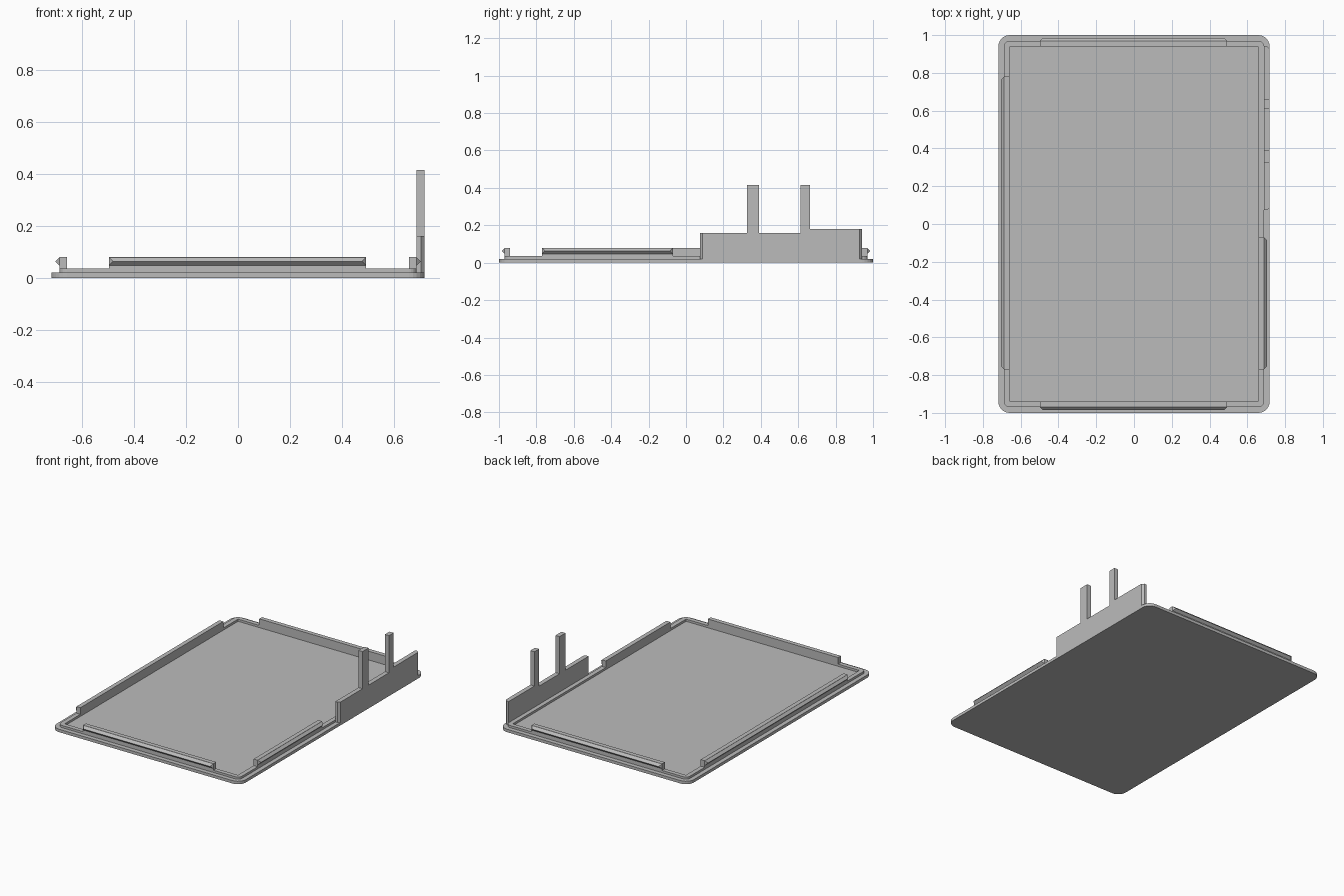
import bpy
import bmesh
from math import cos, sin, pi
from mathutils import Matrix

if "Cube" in bpy.data.objects:
    bpy.data.objects.remove(bpy.data.objects["Cube"], do_unlink=True)

grey = bpy.data.materials.new("plain_grey")
grey.use_nodes = True
colour = (0.5, 0.5, 0.5, 1)
grey.diffuse_color = colour
grey.node_tree.nodes["Principled BSDF"].inputs["Base Color"].default_value = colour


def finish(name, bm):
    bmesh.ops.recalc_face_normals(bm, faces=bm.faces)
    mesh = bpy.data.meshes.new(name)
    bm.to_mesh(mesh)
    bm.free()
    mesh.materials.append(grey)
    obj = bpy.data.objects.new(name, mesh)
    bpy.context.collection.objects.link(obj)
    return obj


def prism(name, points, axis, low, high):
    """Extrude a 2D outline along the z or x axis."""
    bm = bmesh.new()
    place = (lambda p: (p[0], p[1], low)) if axis == "z" else (lambda p: (low, p[0], p[1]))
    face = bm.faces.new([bm.verts.new(place(p)) for p in points])
    new = bmesh.ops.extrude_face_region(bm, geom=[face])["geom"]
    step = (0, 0, high - low) if axis == "z" else (high - low, 0, 0)
    bmesh.ops.translate(bm, vec=step, verts=[v for v in new if isinstance(v, bmesh.types.BMVert)])
    return finish(name, bm)


def rounded(hx, hy, r, steps=6):
    """Rounded rectangle outline."""
    pts = []
    for i, (sx, sy) in enumerate([(1, 1), (-1, 1), (-1, -1), (1, -1)]):
        for k in range(steps + 1):
            a = (i + k / steps) * pi / 2
            pts.append((sx * (hx - r) + r * cos(a), sy * (hy - r) + r * sin(a)))
    return pts


def rim(name, outer, inner, low, high):
    """Ring between two outlines with equal point counts."""
    bm = bmesh.new()
    loops = [[bm.verts.new((x, y, z)) for x, y in ring]
             for ring, z in ((outer, low), (outer, high), (inner, high), (inner, low))]
    n = len(outer)
    for a, b in zip(loops, loops[1:] + loops[:1]):
        for i in range(n):
            j = (i + 1) % n
            bm.faces.new((a[i], a[j], b[j], b[i]))
    return finish(name, bm)


def clip(name, length, angle, offset):
    """Upright wall with a tapered snap ridge, facing -y before turning."""
    h = length / 2
    bm = bmesh.new()
    bmesh.ops.create_cube(bm, size=1, matrix=Matrix.Translation((0, 0.015, 0.055))
                          @ Matrix.Diagonal((length, 0.03, 0.05, 1)))
    # snap ridge: a sloped roof whose crest stops short of the ends
    tl, tr, bl, br = [bm.verts.new((x, 0, z)) for z in (0.079, 0.047) for x in (-h, h)]
    cl, cr = [bm.verts.new((x, -0.016, 0.063)) for x in (-h + 0.016, h - 0.016)]
    for f in ((tl, tr, cr, cl), (cl, cr, br, bl), (tl, cl, bl), (tr, br, cr), (tl, bl, br, tr)):
        bm.faces.new(f)
    bmesh.ops.transform(bm, verts=bm.verts,
                        matrix=Matrix.Translation(offset) @ Matrix.Rotation(angle, 4, "Z"))
    return finish(name, bm)


# Tray base and raised rim
prism("base_plate", rounded(0.718, 1.0, 0.06), "z", 0, 0.02)
rim("raised_rim", rounded(0.688, 0.97, 0.03), rounded(0.658, 0.94, 0.004), 0.02, 0.035)

# Snap clips on the four sides
clip("front_clip", 0.99, 0, (-0.002, -0.97, 0))
clip("back_clip", 0.99, pi, (-0.002, 0.97, 0))
clip("left_clip", 0.70, pi / 2, (0.688, -0.42, 0))
clip("right_clip", 1.55, -pi / 2, (-0.688, 0.005, 0))

# Side panel with two upright prongs
panel = prism("side_panel", [
    (0.074, 0.018), (0.074, 0.16), (0.325, 0.16), (0.325, 0.415), (0.39, 0.415), (0.39, 0.16),
    (0.612, 0.16), (0.612, 0.415), (0.662, 0.415), (0.662, 0.18), (0.942, 0.18), (0.942, 0.018)],
    "x", 0.687, 0.718)

# Bevel the panel's outer upright ends
bm = bmesh.new()
bm.from_mesh(panel.data)
ends = [e for e in bm.edges if all(v.co.x > 0.71 and (v.co.y < 0.1 or v.co.y > 0.9) for v in e.verts)
        and abs(e.verts[0].co.y - e.verts[1].co.y) < 0.001]
bmesh.ops.bevel(bm, geom=ends, offset=0.014, segments=1, affect="EDGES")
bm.to_mesh(panel.data)
bm.free()
